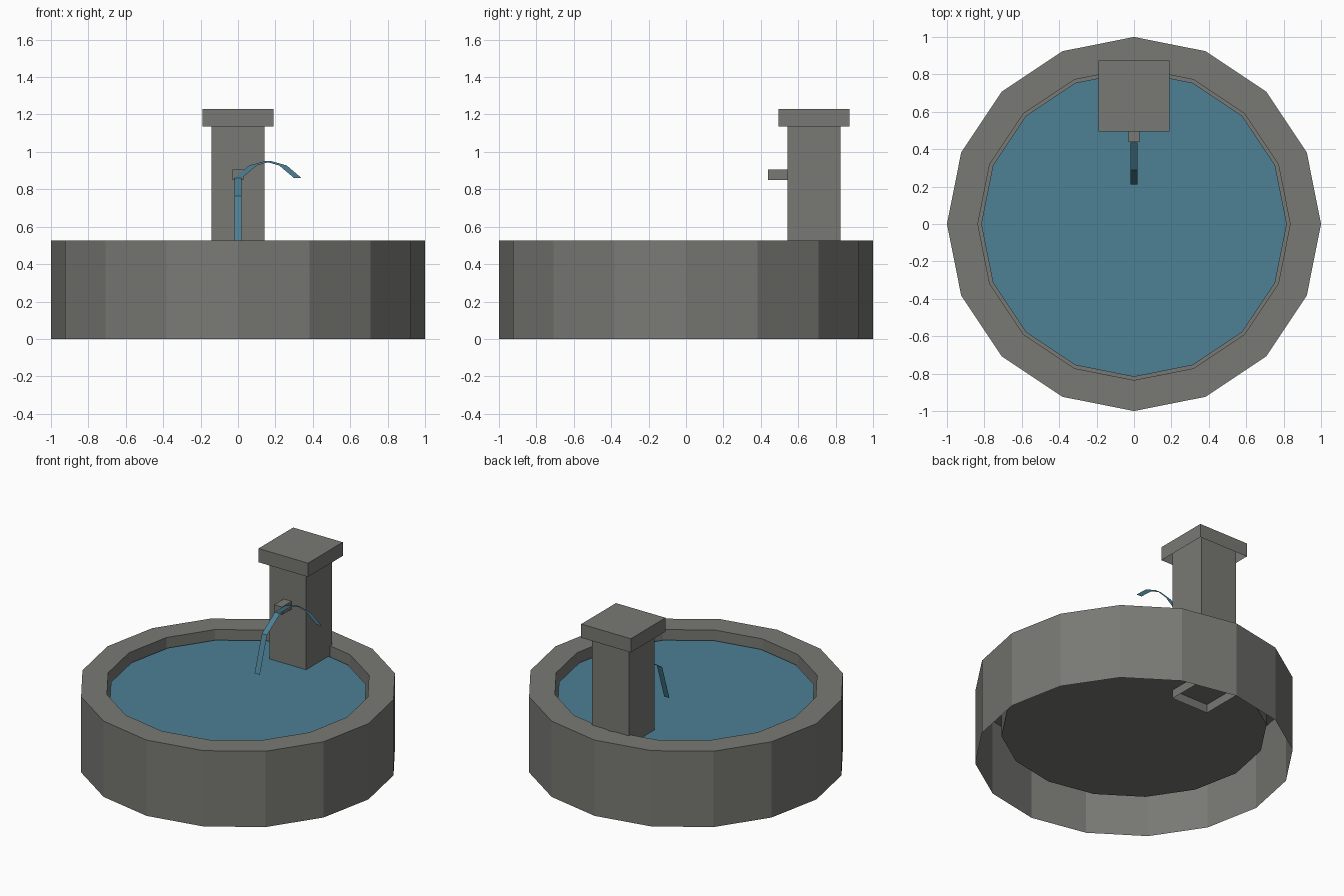
import bpy, bmesh, math

if "Cube" in bpy.data.objects:
    bpy.data.objects.remove(bpy.data.objects["Cube"])

def material(name, rgb):
    m = bpy.data.materials.new(name)
    m.diffuse_color = (*rgb, 1.0)
    m.use_nodes = True
    m.node_tree.nodes["Principled BSDF"].inputs["Base Color"].default_value = m.diffuse_color
    return m

STONE = material("grey_stone", (0.19, 0.19, 0.175))
WATER = material("blue_water", (0.075, 0.215, 0.30))
SIDES = 16
COLUMN_Y = 0.685

def finish(name, bm, mat, recalc=True):
    if recalc:
        bmesh.ops.recalc_face_normals(bm, faces=bm.faces)
    me = bpy.data.meshes.new(name)
    bm.to_mesh(me)
    bm.free()
    me.materials.append(mat)
    ob = bpy.data.objects.new(name, me)
    bpy.context.collection.objects.link(ob)
    return ob

def ring(bm, r, z):
    step = 2 * math.pi / SIDES
    return [bm.verts.new((r * math.cos(i * step), r * math.sin(i * step), z))
            for i in range(SIDES)]

def box(name, x, y, z, open_bottom=False):
    """Box from (min, max) ranges, optionally without its underside."""
    bm = bmesh.new()
    bmesh.ops.create_cube(bm, size=1)
    for v in bm.verts:
        v.co = [lo + (c + 0.5) * (hi - lo) for c, (lo, hi) in zip(v.co, (x, y, z))]
    bmesh.ops.recalc_face_normals(bm, faces=bm.faces)
    if open_bottom:
        under = [f for f in bm.faces if f.normal.z < -0.9]
        bmesh.ops.delete(bm, geom=under, context='FACES')
    return finish(name, bm, STONE, recalc=False)

def ribbon(name, path, half=0.02):
    """Flat strip along a path, widened along x."""
    bm = bmesh.new()
    rows = [[bm.verts.new((x + s * half, y, z)) for s in (-1, 1)] for x, y, z in path]
    for a, b in zip(rows, rows[1:]):
        bm.faces.new((a[0], a[1], b[1], b[0]))
    return finish(name, bm, WATER, recalc=False)

# Basin: outer wall, rim, inner wall and raised floor, open underneath
bm = bmesh.new()
rings = [ring(bm, r, z) for r, z in ((1, 0), (1, 0.525), (0.835, 0.525), (0.835, 0.19))]
for a, b in zip(rings, rings[1:]):
    for i in range(SIDES):
        j = (i + 1) % SIDES
        bm.faces.new((a[i], a[j], b[j], b[i]))
bm.faces.new(rings[-1])
finish("basin", bm, STONE, recalc=False)

# Water surface
bm = bmesh.new()
bm.faces.new(ring(bm, 0.817, 0.46))
finish("water_surface", bm, WATER, recalc=False)

# Column, cap and spout
def around(c, h):
    return (c - h, c + h)

box("column", around(0, 0.141), around(COLUMN_Y, 0.141), (0.13, 1.2), open_bottom=True)
box("column_cap", around(0, 0.19), around(COLUMN_Y, 0.19), (1.135, 1.23), open_bottom=True)
box("spout", around(0, 0.03), (0.438, 0.55), (0.85, 0.905))

# Falling stream, running forward from the spout
ribbon("falling_stream", [(0, 0.21, 0.52), (0, 0.29, 0.765), (0, 0.435, 0.86)])

# Sideways arc of water in the plane of the spout mouth
ribbon("water_arc", [(0.08 * i, 0.43, 0.86 + 0.09 * (1 - (i / 2 - 1) ** 2)) for i in range(5)])
